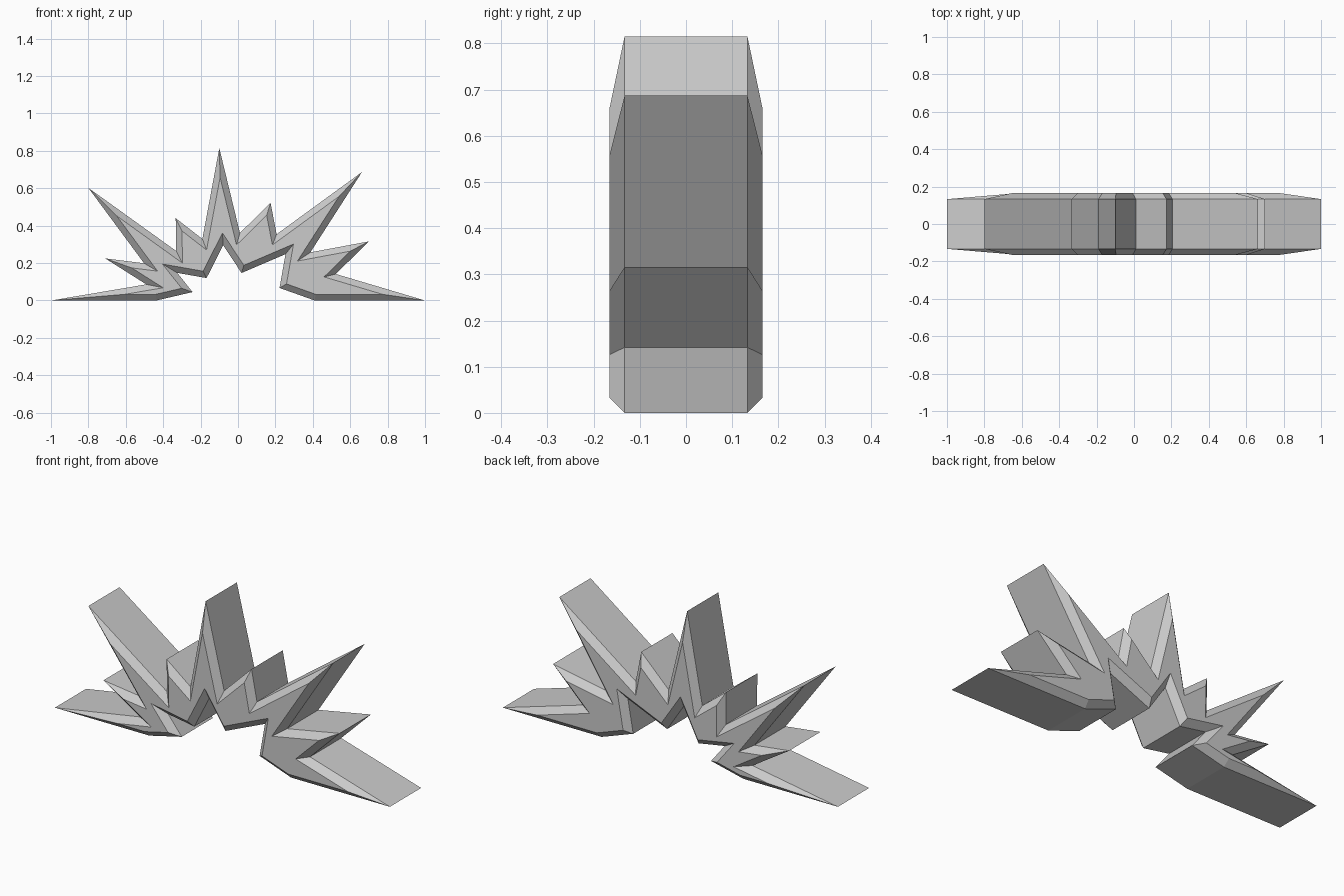
import bpy, bmesh, math
from mathutils import Vector, Matrix

if "Cube" in bpy.data.objects:
    bpy.data.objects.remove(bpy.data.objects["Cube"])

BEVEL = 0.033          # inset of the front and back faces
Y_RIM, Y_CAP = 0.133, 0.166

# Spiked arch, clockwise: convex corners lie on the rim, notch corners on the inset face
profile = [
    (-1.0, 0), (-0.40, 0.068), (-0.71, 0.225), (-0.43, 0.157), (-0.80, 0.602),
    (-0.297, 0.20), (-0.333, 0.44), (-0.168, 0.27), (-0.10, 0.815), (-0.008, 0.297),
    (0.174, 0.522), (0.184, 0.297), (0.663, 0.687), (0.318, 0.211), (0.70, 0.316),
    (0.46, 0.126), (1.0, 0),
    (0.41, 0), (0.222, 0.067), (0.297, 0.302), (0.019, 0.147), (-0.083, 0.361),
    (-0.168, 0.12), (-0.404, 0.195), (-0.243, 0.045), (-0.436, 0)]
P = [Vector(p) for p in profile]
N = len(P)


def notch(i):
    a, b = P[i] - P[i - 1], P[(i + 1) % N] - P[i]
    return a.x * b.y - a.y * b.x > 0


# Rim line of each side, as outward normal and distance
offs = [BEVEL if notch(i) else 0 for i in range(N)]
lines = []
for i in range(N):
    j = (i + 1) % N
    d = P[j] - P[i]
    ang = math.atan2(d.y, d.x) + math.pi / 2 + math.asin((offs[j] - offs[i]) / d.length)
    n = Vector((math.cos(ang), math.sin(ang)))
    lines.append((n, n.dot(P[i]) + offs[i]))


def outline(inset):
    """Corners where neighbouring side lines meet, moved inward by inset."""
    pts = []
    for i in range(N):
        (n1, c1), (n2, c2) = lines[i - 1], lines[i]
        pts.append(Matrix((n1, n2)).inverted() @ Vector((c1 - inset, c2 - inset)))
    return pts


# Loft front face, front rim, back rim, back face
bm = bmesh.new()
rings = []
for y, inset in ((-Y_CAP, BEVEL), (-Y_RIM, 0), (Y_RIM, 0), (Y_CAP, BEVEL)):
    rings.append([bm.verts.new((p.x, y, p.y)) for p in outline(inset)])
for r, s in zip(rings, rings[1:]):
    for i in range(N):
        j = (i + 1) % N
        bm.faces.new((r[i], r[j], s[j], s[i]))
bm.faces.new(rings[0])
bm.faces.new(rings[-1][::-1])
bmesh.ops.recalc_face_normals(bm, faces=bm.faces)

mesh = bpy.data.meshes.new("spiked_arch")
bm.to_mesh(mesh)
bm.free()
bpy.context.collection.objects.link(bpy.data.objects.new("spiked_arch", mesh))
